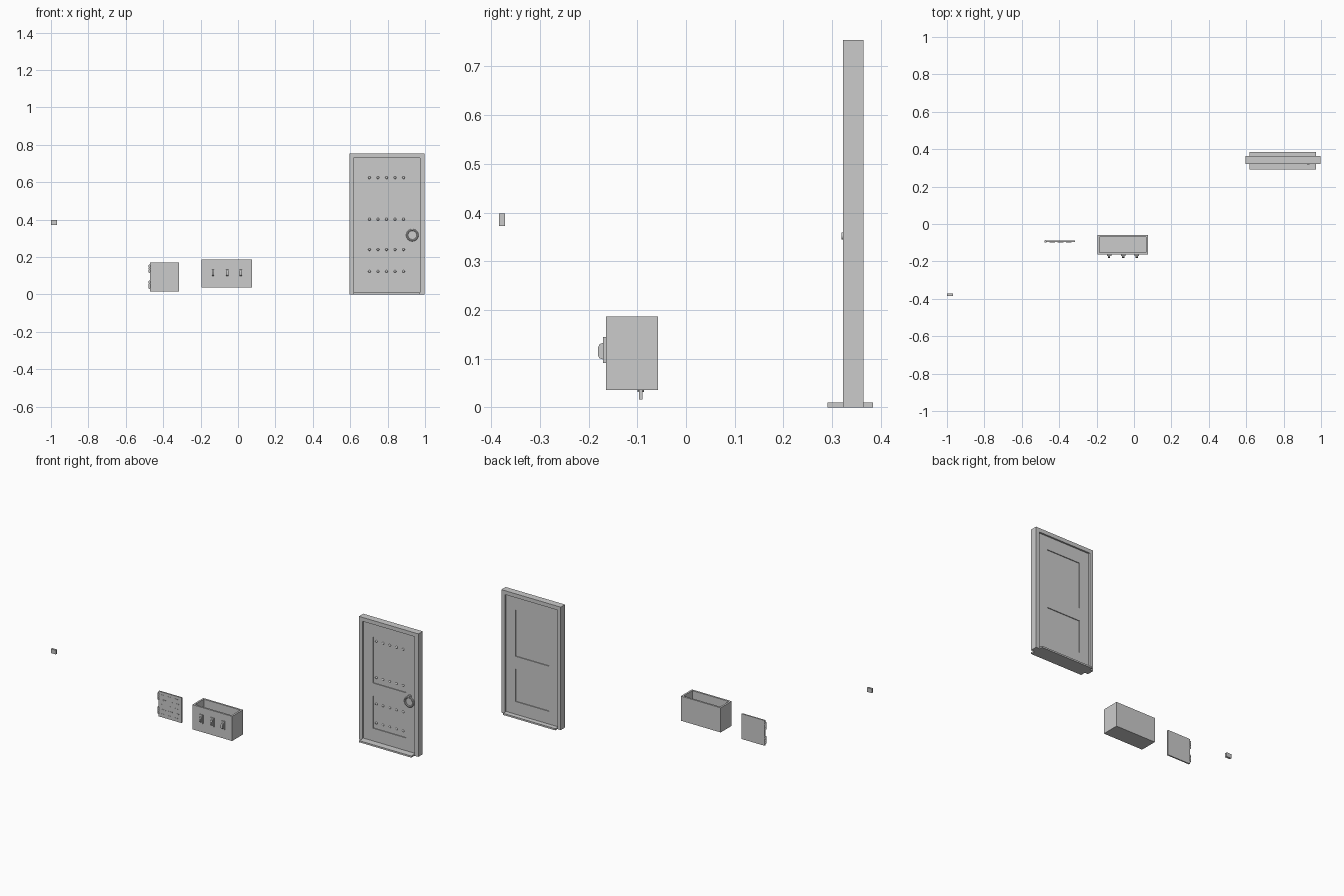
import bpy, bmesh, math
from mathutils import Matrix, Vector

if "Cube" in bpy.data.objects:
    bpy.data.objects.remove(bpy.data.objects["Cube"])


def finish(name, bm, smooth=False):
    bmesh.ops.recalc_face_normals(bm, faces=bm.faces)
    me = bpy.data.meshes.new(name)
    bm.to_mesh(me)
    bm.free()
    ob = bpy.data.objects.new(name, me)
    bpy.context.collection.objects.link(ob)
    if smooth:
        bpy.ops.object.select_all(action='DESELECT')
        ob.select_set(True)
        bpy.context.view_layer.objects.active = ob
        bpy.ops.object.shade_smooth_by_angle(angle=math.radians(40))
    return ob


def add_box(bm, x0, x1, y0, y1, z0, z1):
    m = (Matrix.Translation(((x0 + x1) / 2, (y0 + y1) / 2, (z0 + z1) / 2))
         @ Matrix.Diagonal((x1 - x0, y1 - y0, z1 - z0, 1)))
    bmesh.ops.create_cube(bm, size=1, matrix=m)


def boxes(name, *specs):
    bm = bmesh.new()
    for s in specs:
        add_box(bm, *s)
    return finish(name, bm)


def add_cyl(bm, c, r, depth, axis='Z', segs=16, r2=None):
    rot = {'Z': Matrix(), 'X': Matrix.Rotation(math.pi / 2, 4, 'Y'),
           'Y': Matrix.Rotation(math.pi / 2, 4, 'X')}[axis]
    bmesh.ops.create_cone(bm, cap_ends=True, segments=segs, radius1=r,
                          radius2=r if r2 is None else r2, depth=depth,
                          matrix=Matrix.Translation(c) @ rot)


# Door frame: two jambs and a head, one outline extruded through the wall
bm = bmesh.new()
outline = [(.595, 0), (.618, 0), (.618, .73), (.972, .73),
           (.972, 0), (.998, 0), (.998, .754), (.595, .754)]
f = bm.faces.new([bm.verts.new((x, .322, z)) for x, z in outline])
ext = bmesh.ops.extrude_face_region(bm, geom=[f])
bmesh.ops.translate(bm, vec=(0, .042, 0),
                    verts=[v for v in ext['geom'] if isinstance(v, bmesh.types.BMVert)])
finish("door_frame", bm)

# Threshold between the jambs
boxes("threshold", (.618, .972, .291, .384, 0, .01))

# Door leaf: stiles and rails around two shallow panels seen on both sides
Y0, Y1 = .332, .354
boxes("door_stiles_and_rails",
      (.618, .682, Y0, Y1, .01, .73), (.908, .972, Y0, Y1, .01, .73),
      (.682, .908, Y0, Y1, .01, .088), (.682, .908, Y0, Y1, .287, .365),
      (.682, .908, Y0, Y1, .648, .73))
boxes("door_panels",
      (.682, .908, Y0 + .005, Y1 - .005, .088, .287),
      (.682, .908, Y0 + .005, Y1 - .005, .365, .648))

# Rows of studs
bm = bmesh.new()
for z in (.123, .24, .402, .624):
    for i in range(5):
        m = (Matrix.Translation((.703 + i * .0455, Y0 + .005, z))
             @ Matrix.Diagonal((.007, .007, .007, 1)))
        bmesh.ops.create_uvsphere(bm, u_segments=12, v_segments=8, radius=1, matrix=m)
finish("door_studs", bm, True)

# Ring handle and its mount
bpy.ops.mesh.primitive_torus_add(location=(.932, .3275, .317),
                                 rotation=(math.pi / 2, 0, 0),
                                 major_radius=.028, minor_radius=.0052,
                                 major_segments=32, minor_segments=10)
bpy.context.object.name = "ring_handle"
bpy.ops.object.shade_smooth_by_angle()
bm = bmesh.new()
add_cyl(bm, (.932, .330, .348), .014, .006, 'Y', 20)
add_cyl(bm, (.932, .3255, .352), .0075, .013, 'Y', 16)
finish("ring_mount", bm, True)

# Lock box: hollow, open at the top
bm = bmesh.new()
add_box(bm, -.195, .075, -.164, -.0575, .036, .187)
bm.faces.ensure_lookup_table()
bm.normal_update()
top = max(bm.faces, key=lambda f: f.normal.z)
bmesh.ops.inset_region(bm, faces=[top], thickness=.016)
ext = bmesh.ops.extrude_face_region(bm, geom=[top])
bmesh.ops.translate(bm, vec=(0, 0, -.132),
                    verts=[v for v in ext['geom'] if isinstance(v, bmesh.types.BMVert)])
if top.is_valid:
    bmesh.ops.delete(bm, geom=[top], context='FACES_ONLY')
finish("box_body", bm)

# Three staples on back plates across the front of the box
plates, staples = bmesh.new(), bmesh.new()
for cx in (-.133, -.058, .015):
    add_box(plates, cx - .0125, cx + .0125, -.170, -.164, .091, .144)
    prof = [(-.169, .098), (-.178, .101), (-.181, .107), (-.181, .123),
            (-.177, .130), (-.169, .133)]
    f = staples.faces.new([staples.verts.new((cx - .006, y, z)) for y, z in prof])
    ext = bmesh.ops.extrude_face_region(staples, geom=[f])
    bmesh.ops.translate(staples, vec=(.012, 0, 0),
                        verts=[v for v in ext['geom'] if isinstance(v, bmesh.types.BMVert)])
finish("latch_plates", plates)
finish("latch_staples", staples)

# Hinged plate with low raised bars on the front
PY0, PY1 = -.097, -.089
boxes("hinged_plate", (-.470, -.315, PY0, PY1, .016, .171))
bars = []
for row, z in enumerate((.036, .064, .094, .124, .152)):
    for col in range(3):
        x = -.452 + col * .044 + (row % 2) * .006
        bars.append((x, x + .024, PY0 - .0012, PY0 + .001, z - .002, z + .002))
for x, z in ((-.440, .094), (-.396, .124), (-.352, .064)):
    bars.append((x - .002, x + .002, PY0 - .0012, PY0 + .001, z, z + .026))
boxes("plate_relief_bars", *bars)

# Hinge knuckles in two groups on the left edge
bm = bmesh.new()
for zc in (.052, .138):
    for k in (-1, 0, 1):
        add_cyl(bm, (-.473, -.093, zc + k * .014), .0065, .012, 'Z', 14)
    add_cyl(bm, (-.473, -.093, zc), .004, .046, 'Z', 10)
finish("hinge_knuckles", bm, True)

# Small loose block
boxes("small_block", (-1.0, -.967, -.384, -.372, .372, .398))
